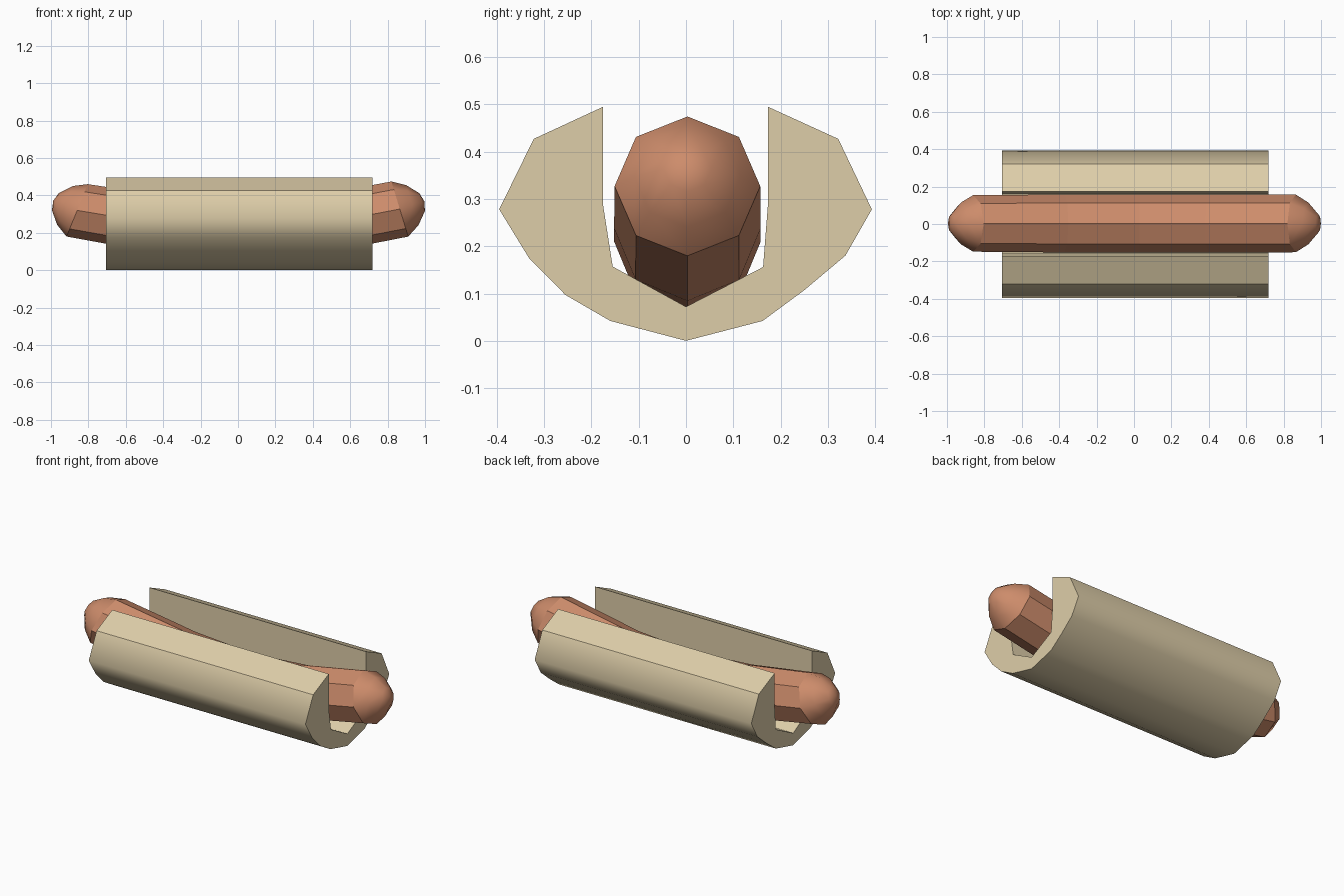
import bpy, bmesh
from math import sin, cos, pi, radians
from mathutils import Vector

cube = bpy.data.objects.get("Cube")
if cube:
    bpy.data.objects.remove(cube, do_unlink=True)


def make_material(name, rgb):
    mat = bpy.data.materials.new(name)
    mat.use_nodes = True
    mat.diffuse_color = (*rgb, 1)
    mat.node_tree.nodes["Principled BSDF"].inputs["Base Color"].default_value = (*rgb, 1)
    return mat


def finish(bm, name, mat):
    bmesh.ops.recalc_face_normals(bm, faces=bm.faces[:])
    mesh = bpy.data.meshes.new(name)
    bm.to_mesh(mesh)
    bm.free()
    mesh.materials.append(mat)
    obj = bpy.data.objects.new(name, mesh)
    bpy.context.collection.objects.link(obj)
    return obj


bread = make_material("toasted bread", (0.73, 0.615, 0.395))
meat = make_material("cooked sausage", (0.61, 0.262, 0.147))

# Bun: split roll profile (y, z), extruded along x
outer = [(-0.322, 0.427), (-0.395, 0.278), (-0.332, 0.175), (-0.255, 0.097),
         (-0.16, 0.042), (0, 0), (0.162, 0.042), (0.25, 0.107),
         (0.337, 0.18), (0.393, 0.278), (0.322, 0.427)]
inner = [(0.173, 0.495), (0.173, 0.285), (0.163, 0.156), (0, 0.072),
         (-0.155, 0.157), (-0.175, 0.285), (-0.175, 0.495)]
bm = bmesh.new()
profile = outer + inner
left, right = [[bm.verts.new((x, y, z)) for y, z in profile] for x in (-0.705, 0.72)]
bm.faces.new(left)
bm.faces.new(right)
for i in range(len(profile)):
    j = (i + 1) % len(profile)
    side = bm.faces.new((left[i], left[j], right[j], right[i]))
    side.smooth = i < len(outer) - 1   # only the rounded crust is smooth
finish(bm, "bun", bread)

# Sausage: eight-sided rings along a sagging path, with a rounded cap on each end
SIDES = 8
bm = bmesh.new()


def ring(x, z, radius, tilt, y=0.003):
    up = Vector((-sin(tilt), 0, cos(tilt)))
    across = Vector((0, 1, 0))
    centre = Vector((x, y, z))
    angles = [2 * pi * i / SIDES for i in range(SIDES)]
    return [bm.verts.new(centre + radius * (cos(a) * up + sin(a) * across)) for a in angles]


def bridge(a, b, smooth):
    for i in range(SIDES):
        j = (i + 1) % SIDES
        bm.faces.new((a[i], a[j], b[j], b[i])).smooth = smooth


def cap(base, x, z, tilt, direction):
    axis = Vector((cos(tilt), 0, sin(tilt))) * direction
    previous = base
    for offset, radius in ((0.07, 0.112), (0.125, 0.05)):
        p = Vector((x, 0, z)) + axis * offset
        current = ring(p.x, p.z, radius, tilt)
        bridge(previous, current, True)
        previous = current
    tip = bm.verts.new(Vector((x, 0.003, z)) + axis * 0.138)
    for i in range(SIDES):
        bm.faces.new((previous[i], previous[(i + 1) % SIDES], tip)).smooth = True


path = [(-0.86, 0.32, 0.151, radians(-22)), (-0.37, 0.238, 0.155, radians(-7)),
        (0.03, 0.21, 0.155, 0), (0.4, 0.238, 0.155, radians(8)),
        (0.865, 0.327, 0.154, radians(17))]
rings = [ring(*station) for station in path]
for a, b in zip(rings, rings[1:]):
    bridge(a, b, False)
for index, direction in ((0, -1), (-1, 1)):
    x, z, _, tilt = path[index]
    cap(rings[index], x, z, tilt, direction)
finish(bm, "sausage", meat)
